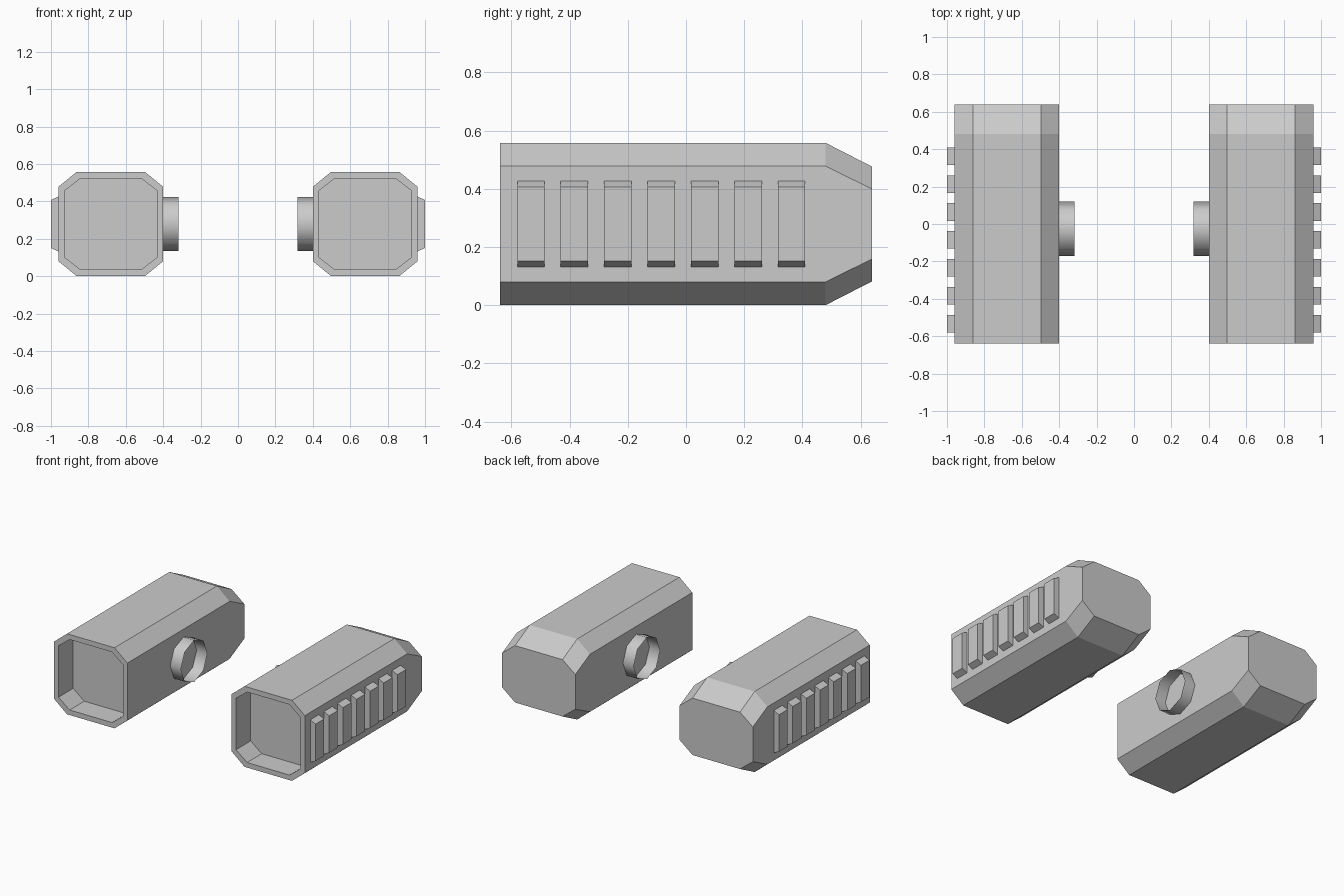
import bpy, bmesh, math

if "Cube" in bpy.data.objects:
    bpy.data.objects.remove(bpy.data.objects["Cube"])


def loft(name, rings, cap_start=False, cap_end=False, smooth=False):
    """Skin a series of closed rings, mirrored across x = 0."""
    bm = bmesh.new()
    loops = [[bm.verts.new(p) for p in ring] for ring in rings]
    for a, b in zip(loops, loops[1:]):
        n = len(a)
        for i in range(n):
            j = (i + 1) % n
            bm.faces.new((a[i], a[j], b[j], b[i]))
    if cap_start:
        bm.faces.new(loops[0])
    if cap_end:
        bm.faces.new(loops[-1])
    bmesh.ops.recalc_face_normals(bm, faces=bm.faces)
    for f in bm.faces:
        f.smooth = smooth
    me = bpy.data.meshes.new(name)
    bm.to_mesh(me)
    bm.free()
    ob = bpy.data.objects.new(name, me)
    bpy.context.collection.objects.link(ob)
    ob.modifiers.new("mirror", 'MIRROR')
    return ob


CX, CZ = 0.68, 0.279


def octagon(y, hx, hz, cx, cz):
    """Chamfered rectangle in the xz plane (half sizes, chamfer sizes)."""
    pts = [(hx, hz - cz), (hx - cx, hz), (cx - hx, hz), (-hx, hz - cz),
           (-hx, cz - hz), (cx - hx, -hz), (hx - cx, -hz), (hx, cz - hz)]
    return [(CX + x, y, CZ + z) for x, z in pts]


# Pod shell: recess floor, recess mouth, rim, body, tapered back
loft("pod_shell", [
    octagon(-0.48, 0.247, 0.244, 0.085, 0.066),
    octagon(-0.64, 0.247, 0.244, 0.085, 0.066),
    octagon(-0.64, 0.28, 0.279, 0.098, 0.08),
    octagon(0.48, 0.28, 0.279, 0.098, 0.08),
    octagon(0.64, 0.28, 0.197, 0.098, 0.077),
], cap_start=True, cap_end=True)

# Side ribs with sloped top and bottom ends
for i in range(7):
    y = -0.533 + 0.1493 * i

    def rect(x, hz):
        return [(x, y - 0.047, CZ - hz), (x, y + 0.047, CZ - hz),
                (x, y + 0.047, CZ + hz), (x, y - 0.047, CZ + hz)]

    loft(f"side_rib_{i + 1}", [rect(0.96, 0.147), rect(1.0, 0.128)], cap_end=True)


# Open eight-sided connector sleeve on the inner side
def circle(x, r=0.145):
    return [(x, -0.026 + r * math.cos(k * math.pi / 4),
             CZ + r * math.sin(k * math.pi / 4)) for k in range(8)]


loft("connector_sleeve", [circle(0.40), circle(0.318)], smooth=True)
